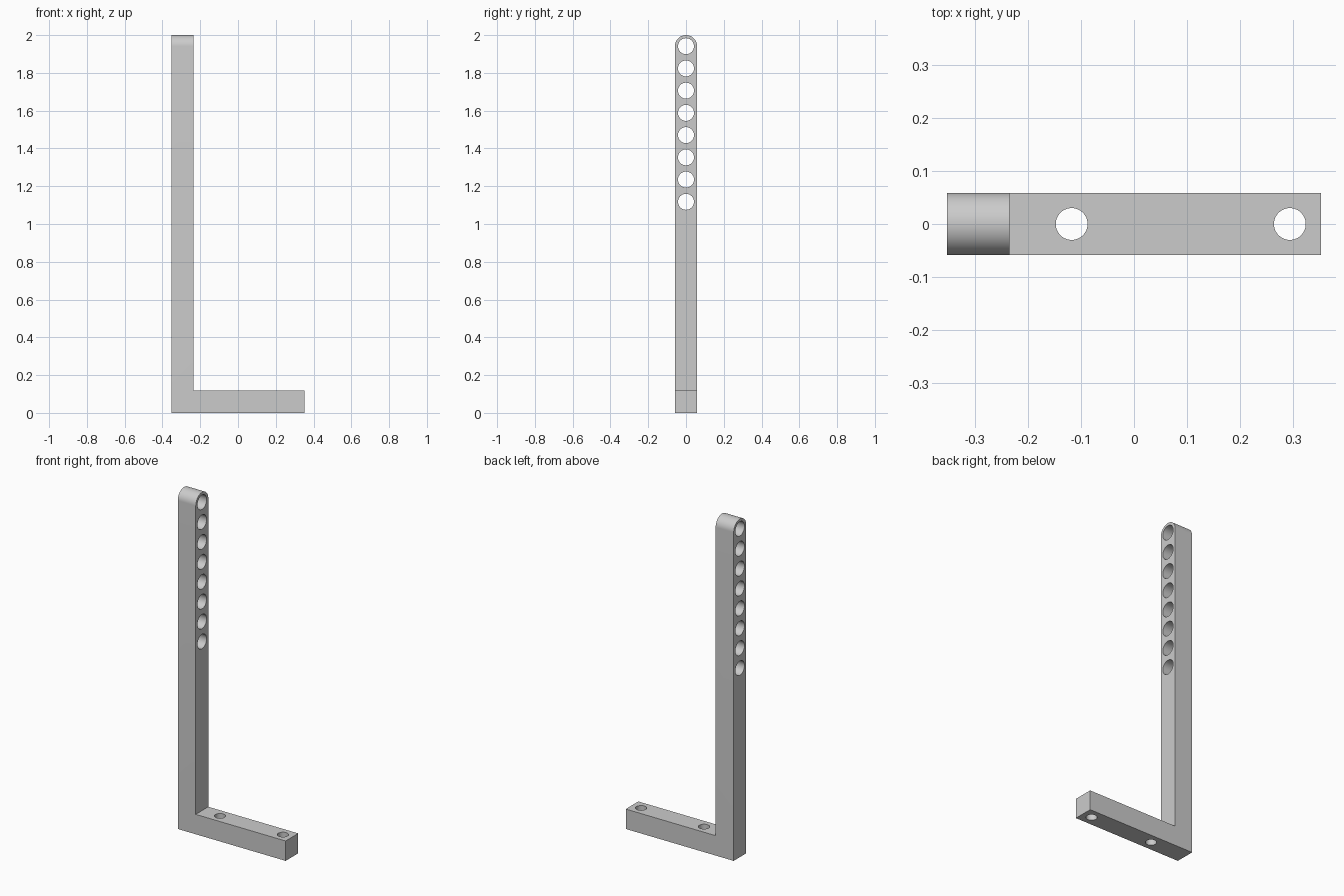
import bpy, bmesh, math
from mathutils import Matrix

cube = bpy.data.objects.get("Cube")
if cube:
    bpy.data.objects.remove(cube, do_unlink=True)

T = 2 / 17            # bar thickness, also the hole spacing
H = 2.0               # post height
L = 6 * T             # foot length
X0 = -L / 2           # outer face of the post

grey = bpy.data.materials.new("plain grey")
grey.use_nodes = True
grey.diffuse_color = (0.6, 0.6, 0.6, 1)
grey.node_tree.nodes["Principled BSDF"].inputs["Base Color"].default_value = (0.6, 0.6, 0.6, 1)


def add_object(name, bm):
    bmesh.ops.recalc_face_normals(bm, faces=bm.faces)
    mesh = bpy.data.meshes.new(name)
    bm.to_mesh(mesh)
    bm.free()
    mesh.materials.append(grey)
    obj = bpy.data.objects.new(name, mesh)
    bpy.context.collection.objects.link(obj)
    return obj


def add_drill(bm, center, radius, axis):
    turn = Matrix.Rotation(math.pi / 2, 4, 'Y') if axis == 'X' else Matrix()
    bmesh.ops.create_cone(bm, cap_ends=True, segments=48, radius1=radius, radius2=radius,
                          depth=2 * T, matrix=Matrix.Translation(center) @ turn)


# L-shaped bar: side profile extruded across the width
bm = bmesh.new()
profile = [(X0, 0), (-X0, 0), (-X0, T), (X0 + T, T), (X0 + T, H), (X0, H)]
face = bm.faces.new([bm.verts.new((x, -T / 2, z)) for x, z in profile])
side = bmesh.ops.extrude_face_region(bm, geom=[face])
bmesh.ops.translate(bm, vec=(0, T, 0), verts=[v for v in side["geom"] if isinstance(v, bmesh.types.BMVert)])

# Fully rounded post top
top = [e for e in bm.edges if all(v.co.z > H - 0.01 for v in e.verts)
       and abs(e.verts[0].co.y - e.verts[1].co.y) < 0.001]
bmesh.ops.bevel(bm, geom=top, offset=T / 2 * 0.999, segments=16, profile=0.5, affect='EDGES')
bracket = add_object("bracket", bm)

# Drills: a row of eight through the post, two through the foot
bm = bmesh.new()
for i in range(8):
    add_drill(bm, (X0 + T / 2, 0, H - T / 2 - i * T), 0.3 * T * 1.2, 'X')
for x in (-T, 2.5 * T):
    add_drill(bm, (x, 0, T / 2), 0.03, 'Z')
drills = add_object("hole_cutters", bm)
drills.hide_render = True
drills.hide_viewport = True

cut = bracket.modifiers.new("holes", 'BOOLEAN')
cut.object = drills
cut.operation = 'DIFFERENCE'
cut.solver = 'EXACT'

# Bake the cut, then smooth the curved walls
bpy.context.view_layer.update()
baked = bpy.data.meshes.new_from_object(bracket.evaluated_get(bpy.context.evaluated_depsgraph_get()))
bracket.modifiers.clear()
bracket.data = baked
bpy.data.objects.remove(drills, do_unlink=True)
bpy.ops.object.select_all(action='DESELECT')
bracket.select_set(True)
bpy.context.view_layer.objects.active = bracket
bpy.ops.object.shade_smooth_by_angle(angle=math.radians(30))
